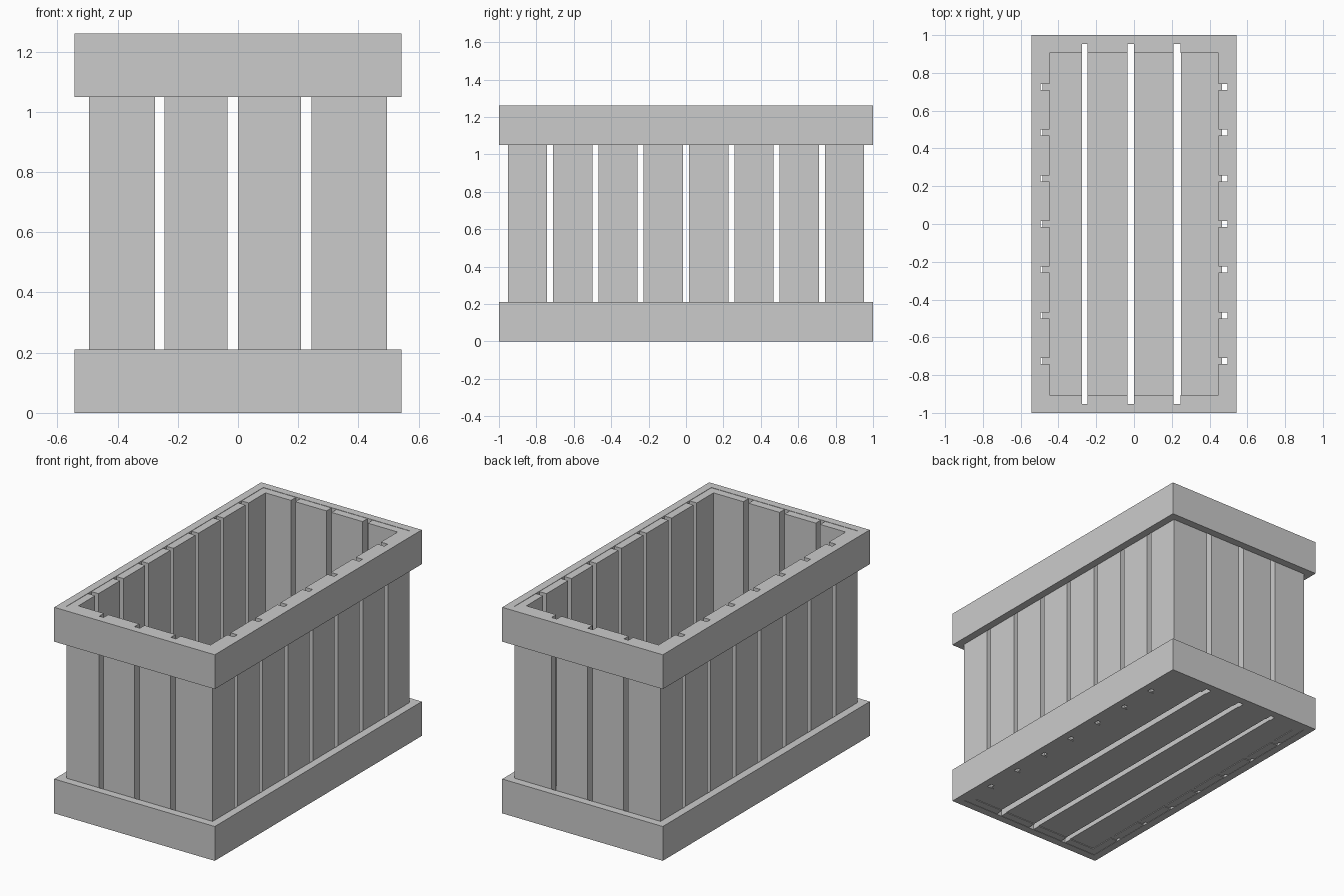
import bpy
import bmesh

if "Cube" in bpy.data.objects:
    bpy.data.objects.remove(bpy.data.objects["Cube"])


def box(name, x0, x1, y0, y1, z0, z1):
    """Axis-aligned board given by its limits."""
    bm = bmesh.new()
    bmesh.ops.create_cube(bm, size=1.0)
    for v in bm.verts:
        v.co.x = x1 if v.co.x > 0 else x0
        v.co.y = y1 if v.co.y > 0 else y0
        v.co.z = z1 if v.co.z > 0 else z0
    mesh = bpy.data.meshes.new(name)
    bm.to_mesh(mesh)
    bm.free()
    obj = bpy.data.objects.new(name, mesh)
    bpy.context.collection.objects.link(obj)
    return obj


X, Y, H = 0.543, 1.0, 1.26      # outer half sizes and height
T = 0.048                       # board thickness
XI, YI = X - T, Y - T           # outer faces of the wall slats
W = 0.21                        # slat width

# Upper and lower bands, each made of four boards
for level, z0, z1 in (("lower", 0.0, 0.21), ("upper", 1.05, H)):
    box(level + "_band_front", -X, X, -Y, -YI, z0, z1)
    box(level + "_band_back", -X, X, YI, Y, z0, z1)
    box(level + "_band_left", -X, -XI, -YI, YI, z0, z1)
    box(level + "_band_right", XI, X, -YI, YI, z0, z1)

# Long side walls: eight upright slats each
pitch = (2 * YI - W) / 7
for side, xa, xb in (("left", -XI, -XI + T), ("right", XI - T, XI)):
    for i in range(8):
        y = -YI + i * pitch
        box(f"{side}_slat_{i + 1}", xa, xb, y, y + W, 0.002, H - 0.002)

# End walls: four upright slats each, set between the side walls
ends = [(-XI + T, -0.275), (-0.245, -0.035), (0.0, 0.21), (0.245, XI - T)]
for side, ya, yb in (("front", -YI, -YI + T), ("back", YI - T, YI)):
    for i, (xa, xb) in enumerate(ends):
        box(f"{side}_slat_{i + 1}", xa, xb, ya, yb, 0.002, H - 0.002)

# Floor planks running the length of the crate
planks = [(-0.485, -0.275), (-0.245, -0.035), (0.0, 0.21), (0.25, 0.465)]
for i, (xa, xb) in enumerate(planks):
    box(f"floor_plank_{i + 1}", xa, xb, -YI, YI, 0.006, 0.05)
